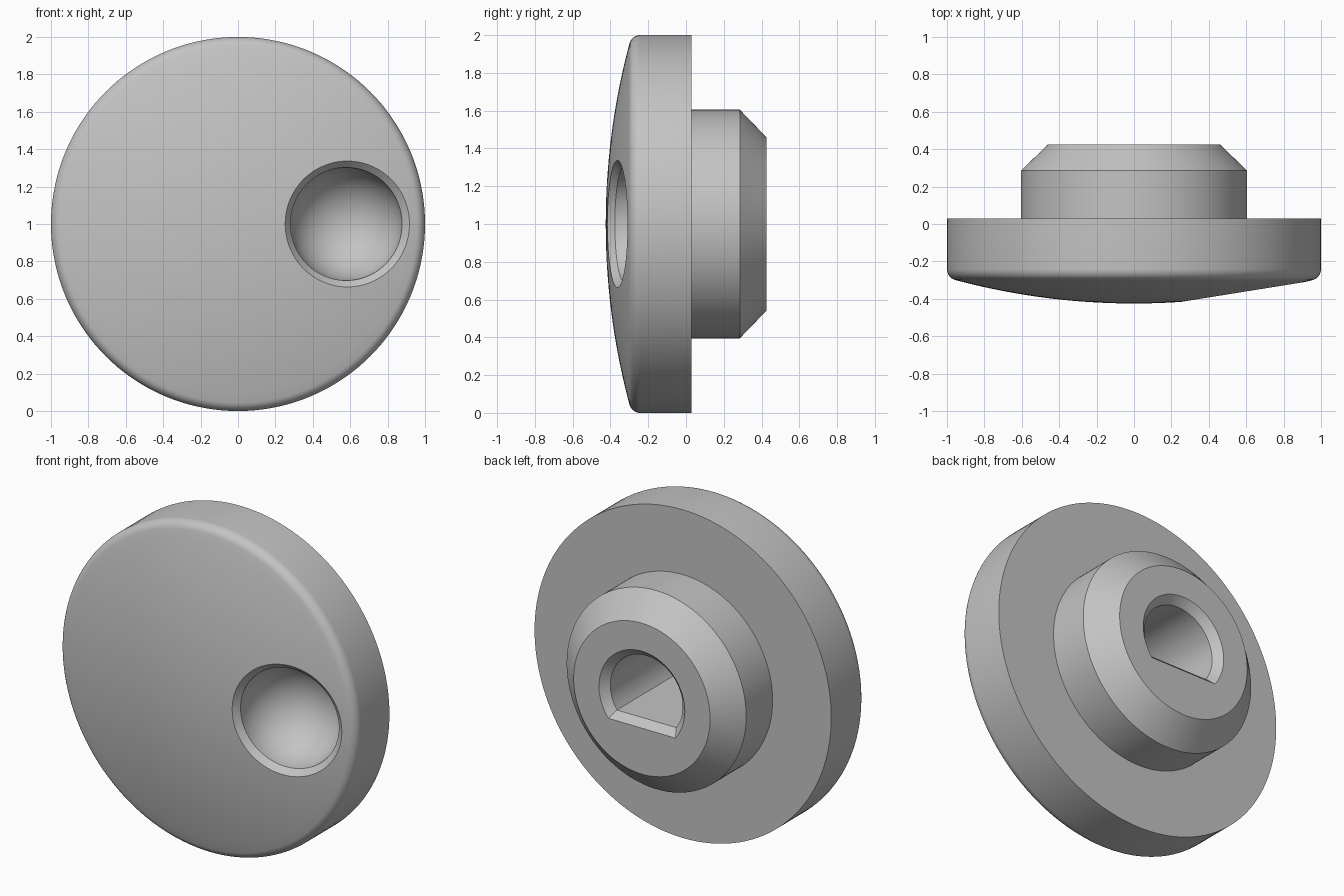
import bpy, bmesh, math
from mathutils import Matrix, Vector

old = bpy.data.objects.get("Cube")
if old:
    bpy.data.objects.remove(old, do_unlink=True)

grey = bpy.data.materials.new("plain grey")
grey.use_nodes = True
colour = (0.55, 0.55, 0.55, 1)
grey.diffuse_color = colour
grey.node_tree.nodes["Principled BSDF"].inputs["Base Color"].default_value = colour


def finish(name, bm, place):
    """Turn a bmesh into a placed object with outward normals."""
    bmesh.ops.remove_doubles(bm, verts=bm.verts, dist=1e-5)
    bmesh.ops.recalc_face_normals(bm, faces=bm.faces)
    bm.transform(place)
    mesh = bpy.data.meshes.new(name)
    bm.to_mesh(mesh)
    bm.free()
    mesh.materials.append(grey)
    obj = bpy.data.objects.new(name, mesh)
    bpy.context.collection.objects.link(obj)
    return obj


def lathe(name, profile, place, steps):
    """Spin (radius, y) points around the y axis."""
    bm = bmesh.new()
    verts = [bm.verts.new((r, y, 0)) for r, y in profile]
    edges = [bm.edges.new(pair) for pair in zip(verts, verts[1:])]
    bmesh.ops.spin(bm, geom=verts + edges, cent=(0, 0, 0), axis=(0, 1, 0),
                   angle=math.tau, steps=steps, use_merge=True)
    return finish(name, bm, place)


def d_bore(name, sections, place, steps=64):
    """Loft D-shaped sections given as (radius, flat distance, y)."""
    bm = bmesh.new()
    rings = []
    for r, flat, y in sections:
        start = -math.asin(flat / r)
        sweep = math.pi - 2 * start
        angles = [start + sweep * i / steps for i in range(steps + 1)]
        rings.append([bm.verts.new((r * math.cos(a), y, r * math.sin(a)))
                      for a in angles])
    for a, b in zip(rings, rings[1:]):
        for i in range(len(a)):
            j = (i + 1) % len(a)
            bm.faces.new((a[i], a[j], b[j], b[i]))
    bm.faces.new(rings[0])
    bm.faces.new(rings[-1])
    return finish(name, bm, place)


centre = Matrix.Translation((0, 0, 1))

# Domed disc with rounded rim, and chamfered hub behind it
FRONT, DOME, FILLET = -0.425, 3.7, 0.06
dome_y = FRONT + DOME
lean = math.asin((1 - FILLET) / (DOME - FILLET))
fillet_y = dome_y - (DOME - FILLET) * math.cos(lean)
profile = [(DOME * math.sin(lean * i / 20), dome_y - DOME * math.cos(lean * i / 20))
           for i in range(21)]
for i in range(1, 9):
    a = lean + (math.pi / 2 - lean) * i / 8
    profile.append((1 - FILLET + FILLET * math.sin(a), fillet_y - FILLET * math.cos(a)))
profile += [(1, 0.03), (0.605, 0.03), (0.605, 0.285), (0.46, 0.425), (0, 0.425)]
knob = lathe("knob_body", profile, centre, 144)

# Finger dimple: round bowl with a chamfered edge, square to the dome
tilt = math.asin(0.587 / DOME)
on_dome = Vector((0.587, dome_y - DOME * math.cos(tilt), 0))
place = centre @ Matrix.Translation(on_dome) @ Matrix.Rotation(tilt, 4, 'Z')
bowl, depth = 0.302, 0.045
cut = [(0, -0.1), (0.452, -0.1), (bowl, depth + 0.005)]
cut += [(bowl * math.cos(a), depth + 0.005 + bowl * math.sin(a))
        for a in (math.pi / 2 * i / 20 for i in range(1, 20))]
cut.append((0, depth + 0.005 + bowl))
dimple = lathe("dimple_cutter", cut, place, 96)

# D-shaped shaft socket with a chamfered mouth
socket = d_bore("socket_cutter", [(0.335, 0.22, 0.47), (0.244, 0.14, 0.38),
                                  (0.244, 0.14, -0.2)], centre)

for cutter in (dimple, socket):
    mod = knob.modifiers.new(cutter.name, 'BOOLEAN')
    mod.operation, mod.solver, mod.object = 'DIFFERENCE', 'EXACT', cutter
    cutter.hide_render = True

# Bake the cuts, then smooth the curved faces
graph = bpy.context.evaluated_depsgraph_get()
baked = bpy.data.meshes.new_from_object(knob.evaluated_get(graph))
knob.modifiers.clear()
knob.data = baked
for cutter in (dimple, socket):
    bpy.data.objects.remove(cutter, do_unlink=True)

bpy.ops.object.select_all(action='DESELECT')
knob.select_set(True)
bpy.context.view_layer.objects.active = knob
bpy.ops.object.shade_smooth_by_angle(angle=math.radians(25))
